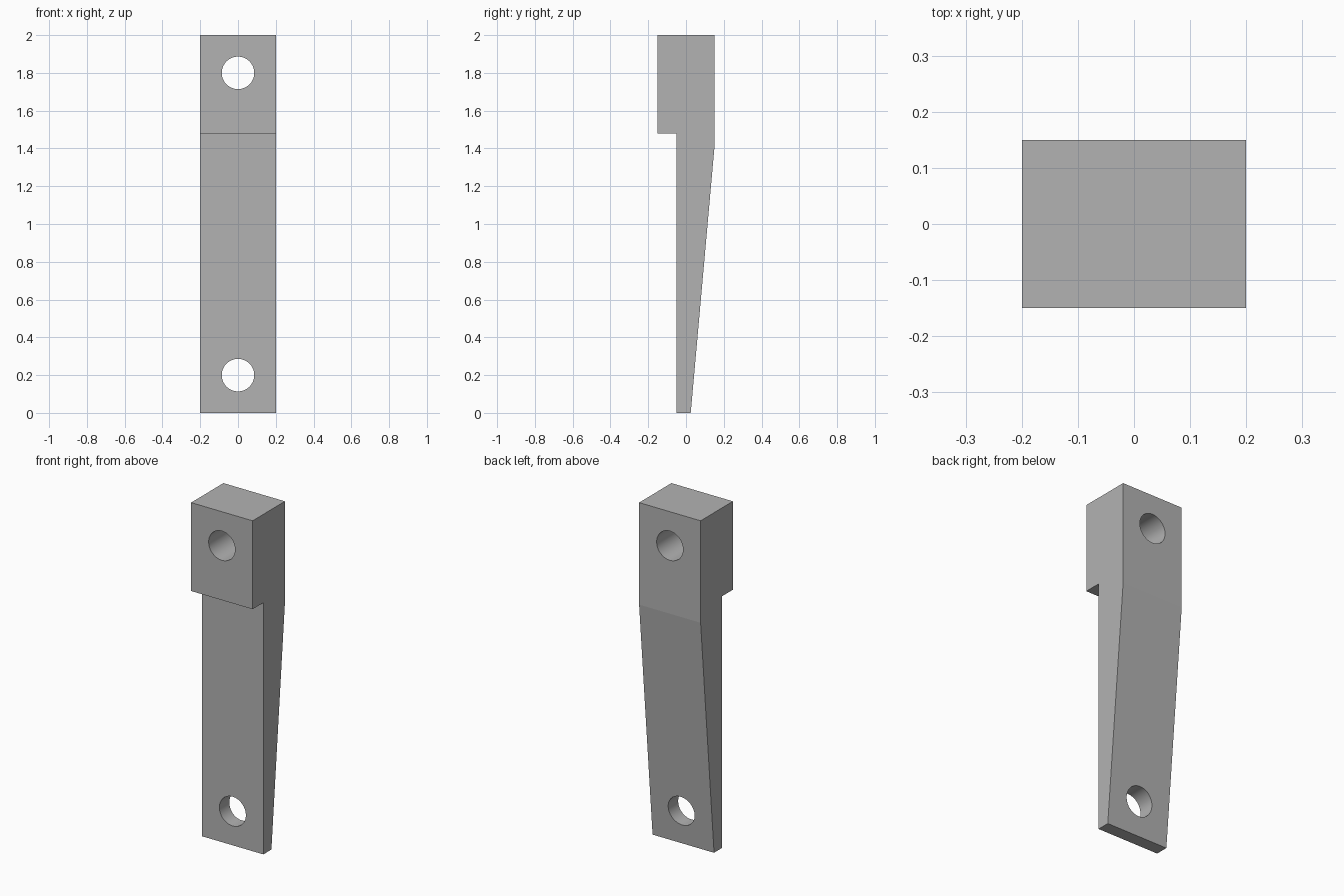
import bpy
import bmesh
import math

cube = bpy.data.objects.get("Cube")
if cube:
    bpy.data.objects.remove(cube, do_unlink=True)

WIDTH = 0.4
HOLE_RADIUS = 0.086

# Material
grey = bpy.data.materials.new("plain_grey")
grey.use_nodes = True
colour = (0.45, 0.45, 0.45, 1)
grey.diffuse_color = colour
grey.node_tree.nodes["Principled BSDF"].inputs["Base Color"].default_value = colour

# Lever arm: side profile (y, z) extruded across the width
profile = [(-0.05, 0), (0.025, 0), (0.15, 1.4), (0.15, 2),
           (-0.15, 2), (-0.15, 1.48), (-0.05, 1.48)]
bm = bmesh.new()
side = bm.faces.new([bm.verts.new((-WIDTH / 2, y, z)) for y, z in profile])
extruded = bmesh.ops.extrude_face_region(bm, geom=[side])["geom"]
bmesh.ops.translate(bm, vec=(WIDTH, 0, 0),
                    verts=[v for v in extruded if isinstance(v, bmesh.types.BMVert)])
bmesh.ops.recalc_face_normals(bm, faces=bm.faces)
mesh = bpy.data.meshes.new("lever_arm")
bm.to_mesh(mesh)
bm.free()
arm = bpy.data.objects.new("lever_arm", mesh)
bpy.context.collection.objects.link(arm)
mesh.materials.append(grey)


# Round through hole along y
def drill(name, z):
    bpy.ops.mesh.primitive_cylinder_add(vertices=64, radius=HOLE_RADIUS, depth=1,
                                        location=(0, 0, z),
                                        rotation=(math.pi / 2, 0, 0))
    cutter = bpy.context.object
    cutter.name = name
    cutter.hide_render = True
    cutter.data.materials.append(grey)
    bpy.context.view_layer.objects.active = arm
    cut = arm.modifiers.new(name, "BOOLEAN")
    cut.operation = "DIFFERENCE"
    cut.solver = "EXACT"
    cut.object = cutter
    bpy.ops.object.modifier_apply(modifier=name)
    bpy.data.objects.remove(cutter, do_unlink=True)


drill("upper_hole", 1.8)
drill("lower_hole", 0.2)

# Smooth hole walls; the faint back bend stays sharp
bpy.ops.object.select_all(action="DESELECT")
arm.select_set(True)
bpy.context.view_layer.objects.active = arm
bpy.ops.object.shade_smooth_by_angle(angle=math.radians(30))
for face in arm.data.polygons:
    if face.area > 0.02:
        face.use_smooth = False
